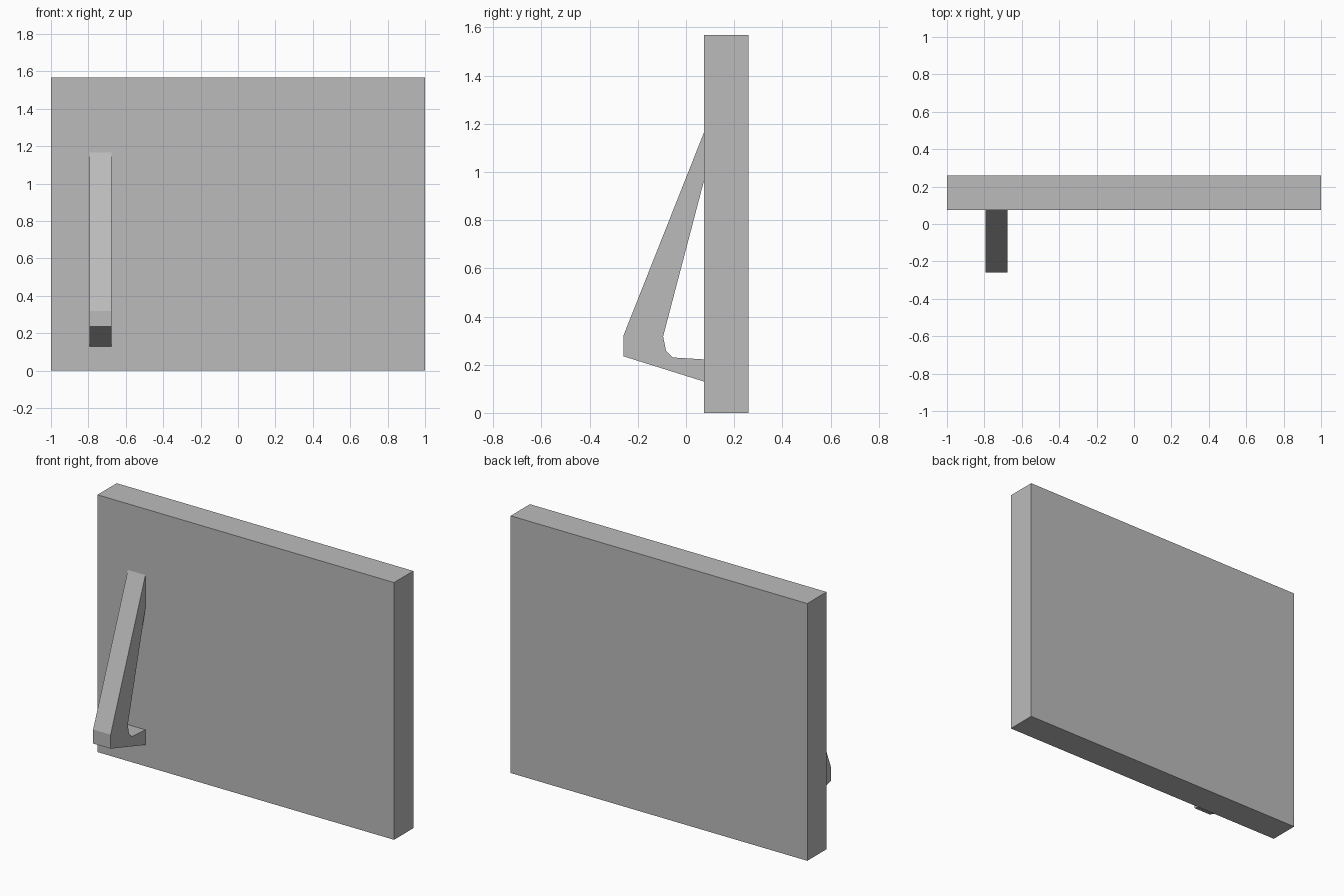
import bpy

if "Cube" in bpy.data.objects:
    bpy.data.objects.remove(bpy.data.objects["Cube"])

grey = bpy.data.materials.new("plain grey")
grey.diffuse_color = (0.5, 0.5, 0.5, 1)
grey.use_nodes = True
grey.node_tree.nodes["Principled BSDF"].inputs["Base Color"].default_value = grey.diffuse_color


def extrude_x(name, profile, x0, x1):
    """Solid from a counter-clockwise (y, z) outline, swept along x."""
    n = len(profile)
    verts = [(x, y, z) for x in (x0, x1) for y, z in profile]
    faces = [list(range(n))[::-1], list(range(n, 2 * n))]
    faces += [(i, (i + 1) % n, n + (i + 1) % n, n + i) for i in range(n)]
    mesh = bpy.data.meshes.new(name)
    mesh.from_pydata(verts, [], faces)
    mesh.materials.append(grey)
    obj = bpy.data.objects.new(name, mesh)
    bpy.context.collection.objects.link(obj)
    return obj


# Upright slab
extrude_x("panel", [(0.075, 0), (0.26, 0), (0.26, 1.568), (0.075, 1.568)], -1, 1)

# Angled pull handle, open loop against the slab's front face
extrude_x("handle", [
    (0.075, 1.165), (-0.26, 0.32), (-0.26, 0.235), (0.075, 0.13),
    (0.075, 0.222), (-0.055, 0.23), (-0.083, 0.258), (-0.095, 0.317),
    (0.075, 0.965)], -0.795, -0.677)
